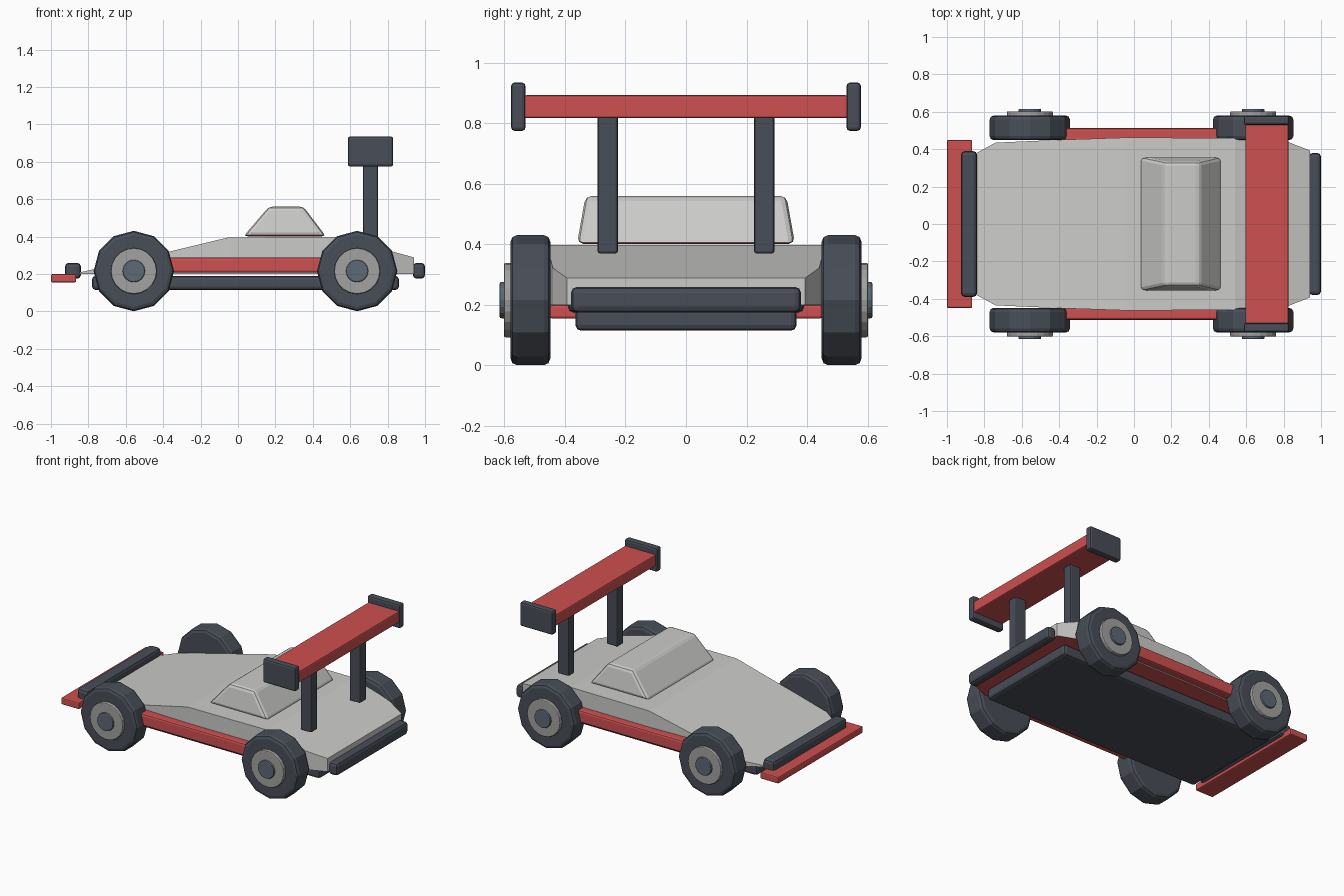
import bpy, bmesh, math
from mathutils import Matrix

if "Cube" in bpy.data.objects:
    bpy.data.objects.remove(bpy.data.objects["Cube"])


def colour(name, r, g, b):
    m = bpy.data.materials.new(name)
    m.diffuse_color = (r, g, b, 1)
    m.use_nodes = True
    m.node_tree.nodes["Principled BSDF"].inputs["Base Color"].default_value = m.diffuse_color
    return m


PALE = colour("pale_grey", 0.60, 0.60, 0.59)
RED = colour("red", 0.62, 0.08, 0.08)
DARK = colour("dark_slate", 0.065, 0.075, 0.095)
HUB = colour("hub_grey", 0.36, 0.36, 0.35)
CAP = colour("cap_blue_grey", 0.11, 0.14, 0.18)


def finish(name, bm, mats, bevel=0.0, segments=2):
    """Turn a bmesh into an object with optional rounded edges."""
    bmesh.ops.recalc_face_normals(bm, faces=bm.faces)
    if len(mats) > 1:  # second colour goes on the underside
        bm.normal_update()
        for f in bm.faces:
            f.material_index = 1 if f.normal.z < -0.9 else 0
    me = bpy.data.meshes.new(name)
    bm.to_mesh(me)
    bm.free()
    for m in mats:
        me.materials.append(m)
    ob = bpy.data.objects.new(name, me)
    bpy.context.collection.objects.link(ob)
    if bevel:
        mod = ob.modifiers.new("rounded_edges", "BEVEL")
        mod.width = bevel
        mod.segments = segments
        mod.limit_method = "ANGLE"
        mod.angle_limit = math.radians(35)
    return ob


def box(name, x, y, z, mat, bevel=0.008, segments=2):
    bm = bmesh.new()
    bmesh.ops.create_cube(bm, size=1)
    for v in bm.verts:
        v.co = [lo + (hi - lo) * (c + 0.5) for (lo, hi), c in zip((x, y, z), v.co)]
    return finish(name, bm, [mat], bevel, segments)


def mirrored(span, side):
    return tuple(sorted(side * s for s in span))


def disc(name, x, z, y, radius, sides, mat, bevel):
    """Cylinder along y between the two y values."""
    bm = bmesh.new()
    turn = Matrix.Translation((x, sum(y) / 2, z)) @ Matrix.Rotation(math.pi / 2, 4, "X")
    bmesh.ops.create_cone(bm, cap_ends=True, segments=sides, radius1=radius,
                          radius2=radius, depth=y[1] - y[0], matrix=turn)
    return finish(name, bm, [mat], bevel)


def loft(name, rings, mats, bevel):
    """Skin between rings of four points, capped at both ends."""
    bm = bmesh.new()
    loops = [[bm.verts.new(p) for p in r] for r in rings]
    for a, b in zip(loops, loops[1:]):
        for i in range(4):
            j = (i + 1) % 4
            bm.faces.new((a[i], a[j], b[j], b[i]))
    bm.faces.new(loops[0])
    bm.faces.new(loops[-1])
    return finish(name, bm, mats, bevel)


# Wedge body: stations of x, half width, top height
stations = [(-0.86, 0.37, 0.206), (-0.74, 0.435, 0.232), (-0.40, 0.45, 0.312),
            (-0.05, 0.462, 0.396), (0.54, 0.46, 0.398), (0.82, 0.44, 0.322),
            (0.94, 0.393, 0.289)]
loft("body", [[(x, -w, 0.2), (x, w, 0.2), (x, w, t), (x, -w, t)]
              for x, w, t in stations], [PALE, RED], 0)

# Tapered cabin
loft("cabin", [[(x0, -w, z), (x1, -w, z), (x1, w, z), (x0, w, z)]
               for z, x0, x1, w in [(0.402, 0.03, 0.47, 0.36), (0.56, 0.165, 0.35, 0.332)]],
     [PALE, RED], 0.02)

# Floor, bumpers and front wing
box("floor", (-0.78, 0.86), (-0.365, 0.365), (0.115, 0.19), DARK, 0.018)
box("front_bumper", (-0.925, -0.84), (-0.39, 0.39), (0.175, 0.26), DARK, 0.02)
box("rear_bumper", (0.935, 1.0), (-0.38, 0.38), (0.175, 0.26), DARK, 0.02)
box("front_wing", (-1.0, -0.865), (-0.45, 0.45), (0.155, 0.2), RED)

# Rear wing blade
box("rear_wing", (0.595, 0.825), (-0.535, 0.535), (0.817, 0.893), RED)

for side, label in ((-1, "right"), (1, "left")):
    # Rear wing supports and end plates, side sills
    box("wing_support_" + label, (0.668, 0.748), mirrored((0.225, 0.292), side),
        (0.37, 0.825), DARK)
    box("wing_end_plate_" + label, (0.587, 0.83), mirrored((0.53, 0.578), side),
        (0.775, 0.935), DARK, 0.012)
    box("side_sill_" + label, (-0.42, 0.50), mirrored((0.41, 0.512), side),
        (0.207, 0.288), RED, 0.012)
    # Wheels
    for x, end in ((-0.557, "front"), (0.637, "rear")):
        tag = end + "_" + label
        disc("tyre_" + tag, x, 0.216, mirrored((0.448, 0.58), side), 0.215, 12, DARK, 0.022)
        disc("hub_" + tag, x, 0.216, mirrored((0.56, 0.602), side), 0.123, 20, HUB, 0.006)
        disc("hub_cap_" + tag, x, 0.216, mirrored((0.58, 0.616), side), 0.06, 16, CAP, 0.006)
